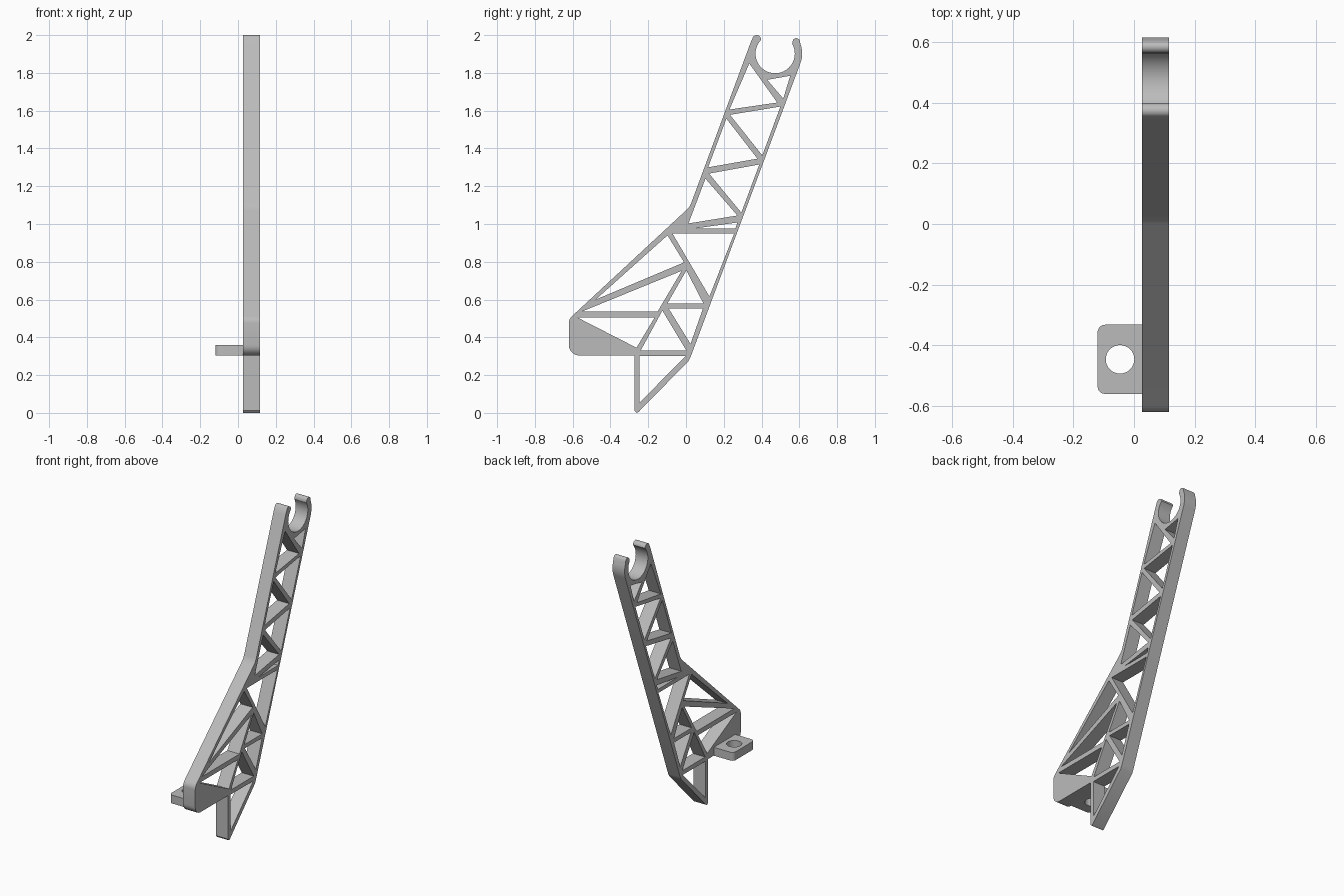
import bpy
import bmesh
from math import cos, sin, radians
from mathutils import Matrix

cube = bpy.data.objects.get("Cube")
if cube:
    bpy.data.objects.remove(cube, do_unlink=True)

grey = bpy.data.materials.new("plain_grey")
grey.use_nodes = True
colour = (0.5, 0.5, 0.5, 1)
grey.diffuse_color = colour
grey.node_tree.nodes["Principled BSDF"].inputs["Base Color"].default_value = colour


def arc(cx, cy, r, start, end, steps=6):
    angles = [radians(start + (end - start) * i / steps) for i in range(steps + 1)]
    return [(cx + r * cos(a), cy + r * sin(a)) for a in angles]


def plate(name, outlines, half, matrix):
    """Extrude an outline with holes into a solid plate."""
    curve = bpy.data.curves.new(name + "_profile", "CURVE")
    curve.dimensions = "2D"
    curve.fill_mode = "BOTH"
    curve.extrude = half
    for points in outlines:
        spline = curve.splines.new("POLY")
        spline.points.add(len(points) - 1)
        for p, (u, v) in zip(spline.points, points):
            p.co = (u, v, 0, 1)
        spline.use_cyclic_u = True
    helper = bpy.data.objects.new(name + "_profile", curve)
    bpy.context.collection.objects.link(helper)
    graph = bpy.context.evaluated_depsgraph_get()
    mesh = bpy.data.meshes.new_from_object(helper.evaluated_get(graph))
    bpy.data.objects.remove(helper, do_unlink=True)
    bpy.data.curves.remove(curve)
    bm = bmesh.new()
    bm.from_mesh(mesh)
    bmesh.ops.remove_doubles(bm, verts=bm.verts, dist=0.0002)
    bmesh.ops.transform(bm, matrix=matrix, verts=bm.verts)
    bmesh.ops.recalc_face_normals(bm, faces=bm.faces)
    bm.to_mesh(mesh)
    bm.free()
    mesh.materials.clear()
    mesh.materials.append(grey)
    obj = bpy.data.objects.new(name, mesh)
    bpy.context.collection.objects.link(obj)
    bpy.ops.object.select_all(action="DESELECT")
    obj.select_set(True)
    bpy.context.view_layer.objects.active = obj
    bpy.ops.object.shade_smooth_by_angle(angle=radians(30))
    return obj


# Side outline in (y, z): foot, rounded toe, arm, and open clip at the top
ring = (0.472, 1.902)
outline = [(-0.262, 0), (-0.273, 0.012), (-0.273, 0.304)]
outline += arc(-0.565, 0.359, 0.055, 270, 180)
outline += arc(-0.57, 0.475, 0.05, 180, 132)
outline += [(0.0, 1.072), (0.017, 1.09), (0.028, 1.112)]
outline += [(0.34, 1.955)] + arc(0.374, 1.976, 0.024, 140, 0)
outline += arc(*ring, 0.104, 142, 390, 32)
outline += arc(0.584, 1.964, 0.02, 170, 25)
outline += arc(*ring, 0.143, 20, -20, 10)
outline += [(0.024, 0.295), (0.014, 0.275), (-0.252, 0.004)]

# Triangular openings that leave the truss bars
openings = [
    # foot
    [(-0.245, 0.30), (-0.003, 0.30), (-0.245, 0.055)],
    # lower body
    [(-0.24, 0.33), (0.002, 0.33), (-0.125, 0.542)],
    [(-0.092, 0.553), (0.09, 0.553), (0.024, 0.365)],
    [(-0.098, 0.58), (0.092, 0.58), (0.002, 0.754)],
    [(-0.575, 0.505), (-0.166, 0.505), (-0.262, 0.345)],
    [(-0.55, 0.537), (-0.15, 0.537), (-0.023, 0.752)],
    [(-0.478, 0.60), (-0.098, 0.94), (-0.01, 0.797)],
    [(-0.072, 0.95), (0.255, 0.95), (0.124, 0.616)],
    # upper arm
    [(0.045, 0.976), (0.262, 0.976), (0.272, 1.008)],
    [(0.013, 1.003), (0.272, 1.045), (0.103, 1.24)],
    [(0.122, 1.267), (0.388, 1.315), (0.293, 1.06)],
    [(0.117, 1.30), (0.378, 1.346), (0.214, 1.558)],
    [(0.233, 1.578), (0.50, 1.622), (0.404, 1.363)],
    [(0.23, 1.606), (0.483, 1.643), (0.335, 1.85)],
    [(0.43, 1.763), (0.552, 1.785), (0.515, 1.664)],
]
side_on = Matrix(((0, 0, 1, 0.071), (1, 0, 0, 0), (0, 1, 0, 0), (0, 0, 0, 1)))
plate("truss_arm", [outline] + openings, 0.045, side_on)

# Mounting tab with a round screw hole
tab = [(0.026, -0.56), (0.026, -0.332)]
tab += arc(-0.095, -0.357, 0.025, 90, 180)
tab += arc(-0.095, -0.535, 0.025, 180, 270)
hole = arc(-0.046, -0.446, 0.047, 0, 360, 32)[:-1]
plate("mounting_tab", [tab, hole], 0.028, Matrix.Translation((0, 0, 0.332)))
